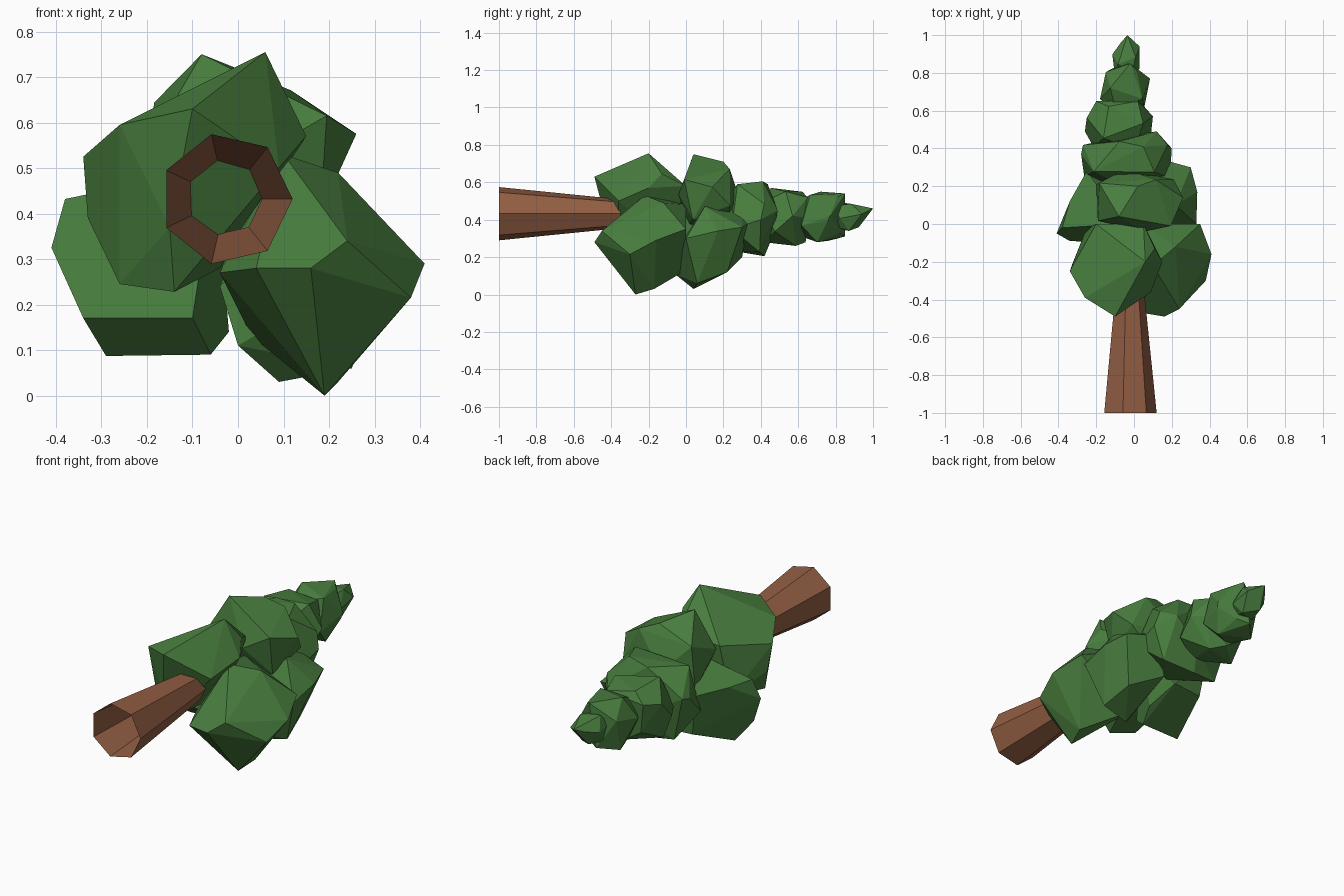
import bpy, bmesh, math, random
from mathutils import Euler


def material(name, rgb):
    m = bpy.data.materials.new(name)
    m.diffuse_color = (*rgb, 1)
    return m


GREEN = material("leaf green", (0.065, 0.205, 0.048))
BROWN = material("bark brown", (0.29, 0.112, 0.057))


def finish(bm, name, mat):
    bmesh.ops.recalc_face_normals(bm, faces=bm.faces)
    me = bpy.data.meshes.new(name)
    bm.to_mesh(me)
    bm.free()
    me.materials.append(mat)
    bpy.context.collection.objects.link(bpy.data.objects.new(name, me))


# trunk: open seven-sided tapered tube lying along y
bm = bmesh.new()
rings = []
for y, r in ((-1.0, 0.146), (-0.35, 0.079)):
    rings.append([bm.verts.new((-0.026 + r * math.cos(k * math.tau / 7), y,
                                0.432 + r * math.sin(k * math.tau / 7))) for k in range(7)])
for k in range(7):
    j = (k + 1) % 7
    bm.faces.new((rings[0][k], rings[0][j], rings[1][j], rings[1][k]))
finish(bm, "trunk", BROWN)


# faceted leaf clump wrapped around its corners
def clump(name, corners):
    bm = bmesh.new()
    for c in corners:
        bm.verts.new(c)
    res = bmesh.ops.convex_hull(bm, input=bm.verts)
    junk = {g for g in res["geom_interior"] + res["geom_unused"] if isinstance(g, bmesh.types.BMVert)}
    bmesh.ops.delete(bm, geom=list(junk), context='VERTS')
    bmesh.ops.dissolve_limit(bm, angle_limit=math.radians(8), verts=bm.verts, edges=bm.edges)
    finish(bm, name, GREEN)


# corners of a turned, jittered, boxy icosahedron fitted between two extents
def rock(lo, hi, seed):
    rng = random.Random(seed)
    turn = Euler([rng.uniform(0, 6) for _ in range(3)]).to_matrix()
    bm = bmesh.new()
    bmesh.ops.create_icosphere(bm, subdivisions=1, radius=1)
    pts = [turn @ v.co * rng.uniform(0.92, 1.08) for v in bm.verts]
    bm.free()
    pts = [[math.copysign(abs(c) ** 0.65, c) for c in p] for p in pts]
    span = [(min(p[i] for p in pts), max(p[i] for p in pts)) for i in range(3)]
    return [tuple(lo[i] + (hi[i] - lo[i]) * (p[i] - span[i][0]) / (span[i][1] - span[i][0])
                  for i in range(3)) for p in pts]


# lowest tier
clump("lower_upper_left_leaves", [
    (0.06, -0.2, 0.755), (-0.34, -0.25, 0.525), (-0.26, -0.39, 0.595), (-0.1, -0.49, 0.63),
    (-0.33, -0.22, 0.39), (-0.26, -0.3, 0.245), (-0.14, -0.36, 0.228), (-0.15, -0.42, 0.37),
    (0.15, -0.2, 0.57), (0.11, -0.13, 0.645), (0.09, -0.36, 0.5), (0.05, 0.0, 0.58),
    (-0.2, 0.0, 0.57), (-0.25, -0.02, 0.3), (-0.04, -0.1, 0.28)])
clump("lower_right_leaves", [
    (0.41, -0.16, 0.29), (0.38, -0.3, 0.215), (0.19, -0.27, 0.0), (0.22, -0.17, 0.03),
    (0.16, -0.49, 0.28), (0.24, -0.45, 0.34), (0.04, -0.47, 0.28), (-0.04, -0.3, 0.27),
    (0.1, -0.22, 0.53), (0.22, -0.12, 0.49), (0.35, 0.0, 0.35), (0.03, 0.0, 0.13),
    (0.04, 0.0, 0.48)])
# middle tier
clump("middle_left_leaves", [
    (-0.41, -0.05, 0.325), (-0.38, -0.02, 0.432), (-0.34, -0.09, 0.17), (-0.1, -0.1, 0.17),
    (-0.29, 0.0, 0.087), (-0.06, 0.0, 0.09), (-0.02, 0.1, 0.14), (-0.34, 0.12, 0.43),
    (-0.25, 0.28, 0.42), (-0.22, 0.26, 0.2), (-0.04, 0.28, 0.2), (-0.05, 0.0, 0.5)])
clump("middle_top_leaves", rock((-0.2, -0.04, 0.36), (0.21, 0.29, 0.68), 11) + [
    (-0.08, 0.04, 0.75), (0.02, 0.2, 0.71), (0.26, 0.14, 0.575), (0.195, -0.01, 0.615)])
clump("middle_right_leaves", [
    (0.09, 0.04, 0.03), (0.25, 0.06, 0.06), (0.22, 0.22, 0.12), (0.33, 0.0, 0.3),
    (0.335, 0.17, 0.34), (0.3, 0.3, 0.36), (0.19, 0.33, 0.38), (0.0, -0.06, 0.11),
    (-0.04, -0.05, 0.24), (0.22, 0.1, 0.47), (0.05, 0.3, 0.46), (0.05, 0.3, 0.2)])
# upper tiers, shrinking to the tip and overlapping
clump("upper_leaves", rock((-0.27, 0.2, 0.22), (0.19, 0.47, 0.59), 17) + [
    (0.2, 0.4, 0.4), (-0.28, 0.37, 0.45), (0.05, 0.41, 0.605), (-0.05, 0.42, 0.205), (0.12, 0.49, 0.45)])
clump("high_leaves", rock((-0.25, 0.4, 0.26), (0.09, 0.64, 0.57), 19) + [
    (-0.26, 0.49, 0.4), (0.1, 0.57, 0.42), (-0.2, 0.65, 0.5), (0.02, 0.65, 0.52), (-0.08, 0.64, 0.28)])
clump("top_leaves", rock((-0.18, 0.6, 0.28), (0.08, 0.82, 0.55), 23) + [
    (0.085, 0.77, 0.42), (-0.02, 0.85, 0.54), (-0.06, 0.85, 0.31)])
clump("tip_leaves", rock((-0.115, 0.79, 0.34), (0.03, 0.93, 0.49), 29) + [
    (-0.035, 1.0, 0.46), (-0.07, 0.96, 0.44), (0.03, 0.94, 0.43)])
